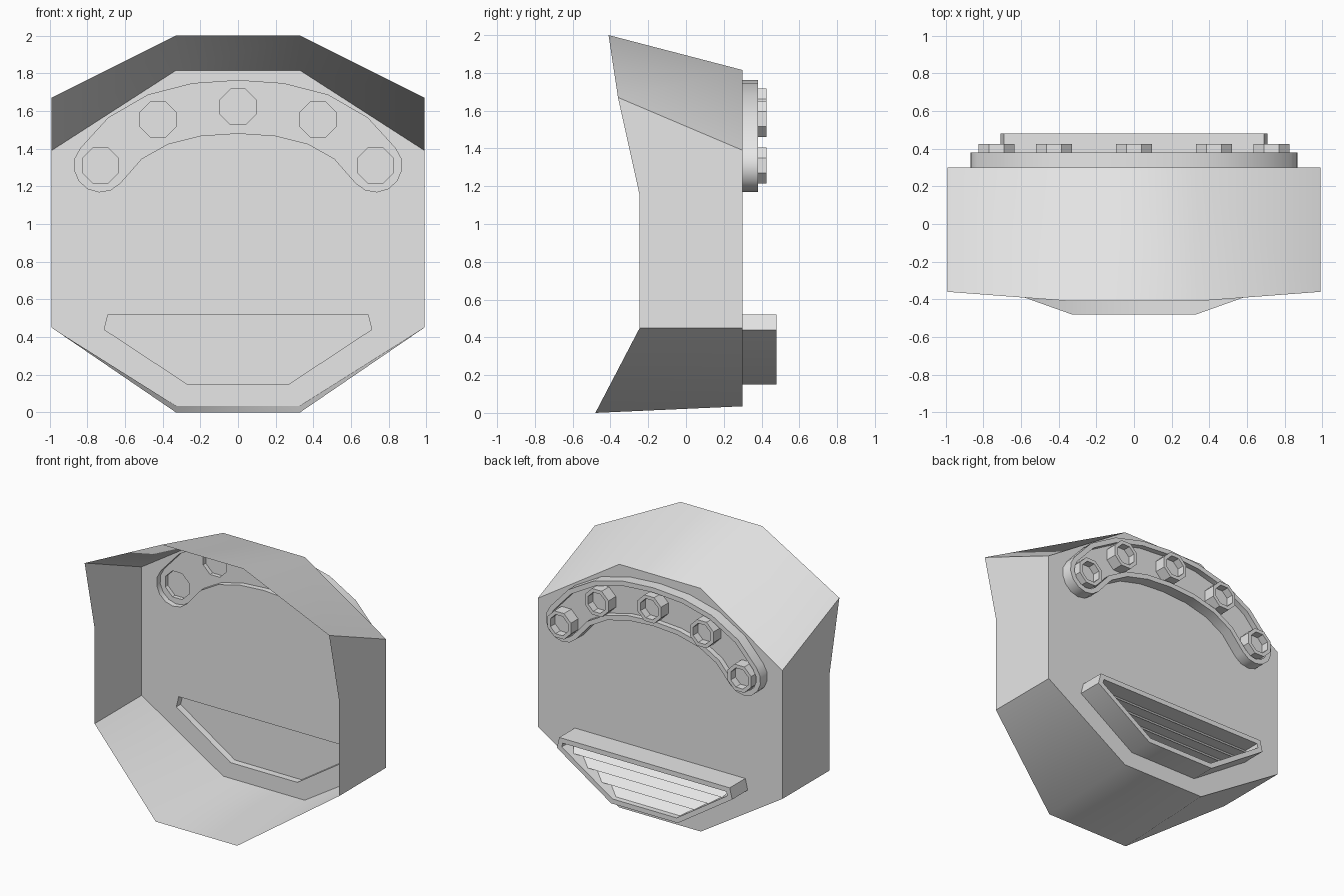
import bpy
import bmesh
import math
from mathutils import Vector

if "Cube" in bpy.data.objects:
    bpy.data.objects.remove(bpy.data.objects["Cube"])

grey = bpy.data.materials.new("plain_grey")
grey.use_nodes = True
colour = (0.8, 0.8, 0.8, 1)
grey.diffuse_color = colour
grey.node_tree.nodes["Principled BSDF"].inputs["Base Color"].default_value = colour


def finish(name, bm, angle=40):
    bmesh.ops.recalc_face_normals(bm, faces=bm.faces)
    mesh = bpy.data.meshes.new(name)
    bm.to_mesh(mesh)
    bm.free()
    mesh.materials.append(grey)
    obj = bpy.data.objects.new(name, mesh)
    bpy.context.collection.objects.link(obj)
    bpy.ops.object.select_all(action='DESELECT')
    obj.select_set(True)
    bpy.context.view_layer.objects.active = obj
    bpy.ops.object.shade_smooth_by_angle(angle=math.radians(angle))
    return obj


def at(outline, y):
    return [(x, y, z) for x, z in outline]


def loft(name, loops, cap=False):
    """Closed loops joined by bands, the last optionally capped."""
    bm = bmesh.new()
    rings = [[bm.verts.new(p) for p in loop] for loop in loops]
    for a, b in zip(rings, rings[1:]):
        for i in range(len(a)):
            j = (i + 1) % len(a)
            bm.faces.new((a[i], a[j], b[j], b[i]))
    if cap:
        bm.faces.new(rings[-1])
    return finish(name, bm)


def sheet(name, y, outlines):
    """Flat sheet facing the front, every outline after the first is a hole."""
    bm = bmesh.new()
    edges = []
    for outline in outlines:
        ring = [bm.verts.new(p) for p in at(outline, y)]
        edges += [bm.edges.new((ring[i - 1], ring[i])) for i in range(len(ring))]
    bmesh.ops.triangle_fill(bm, edges=edges, use_beauty=True, normal=(0, 1, 0))
    bmesh.ops.dissolve_limit(bm, angle_limit=0.01, verts=bm.verts, edges=bm.edges)
    return finish(name, bm)


def mirrored(half):
    return half + [(-p[0], *p[1:]) for p in reversed(half)]


def octagon(cx, cz, apothem):
    r = apothem / math.cos(math.pi / 8)
    return [(cx + r * math.cos((k + 0.5) * math.pi / 4),
             cz + r * math.sin((k + 0.5) * math.pi / 4)) for k in range(8)]


def inset(outline, d):
    """Move every side of a counter-clockwise outline inward by d."""
    out = []
    for i, p in enumerate(outline):
        p = Vector(p)
        a = (p - Vector(outline[i - 1])).normalized()
        b = (Vector(outline[(i + 1) % len(outline)]) - p).normalized()
        na, nb = Vector((-a.y, a.x)), Vector((-b.y, b.x))
        out.append(tuple(p + (na + nb) * d / (1 + na.dot(nb))))
    return out


# Arched band: a rounded outline at a distance from its centre line
half_arc = [(0.73, 1.31), (0.6, 1.455), (0.425, 1.555), (0.22, 1.607)]
arc = [Vector(p) for p in half_arc + [(0, 1.622)] + [(-x, z) for x, z in reversed(half_arc)]]


def band_outline(d):
    upper, lower = [], []
    for i, p in enumerate(arc):
        t = (arc[min(i + 1, len(arc) - 1)] - arc[max(i - 1, 0)]).normalized()
        n = Vector((t.y, -t.x))
        upper.append(p + n * d)
        lower.append(p - n * d)

    def cap(centre, start):
        a0 = math.atan2(start.y - centre.y, start.x - centre.x)
        return [centre + d * Vector((math.cos(a0 + k * math.pi / 7), math.sin(a0 + k * math.pi / 7)))
                for k in range(1, 7)]
    loop = upper + [None] + lower[::-1]
    if (upper[4].y < lower[4].y):
        upper, lower = lower, upper
    loop = upper + cap(arc[-1], upper[-1]) + lower[::-1] + cap(arc[0], lower[0])
    return [tuple(p) for p in loop]


BACK = 0.3
band_outer, band_inner = band_outline(0.14), band_outline(0.105)
bolts = [(x, z) for x, z in mirrored([(0.73, 1.31), (0.425, 1.555)])] + [(0, 1.622)]

# Vent outline, counter-clockwise
vent_outer = [(0.27, 0.15), (0.71, 0.44), (0.69, 0.52), (-0.69, 0.52), (-0.71, 0.44), (-0.27, 0.15)]
vent_inner = inset(vent_outer, 0.035)

# Open-fronted casing
front = mirrored([(0.33, -0.48, 0), (0.99, -0.245, 0.45), (0.99, -0.245, 1.15),
                  (0.99, -0.36, 1.67), (0.33, -0.41, 2)])
back = mirrored([(0.33, 0.035), (0.99, 0.45), (0.99, 1.15), (0.99, 1.39), (0.33, 1.815)])
loft("casing_wall", [front, at(back, BACK)])
sheet("back_panel", BACK, [back, band_outer, vent_outer])

# Raised band with a sunken floor
BAND_FLOOR = 0.34
loft("band_rim", [at(band_outer, BACK), at(band_outer, 0.38),
                  at(band_inner, 0.38), at(band_inner, BAND_FLOOR)])
sheet("band_floor", BAND_FLOOR, [band_outer] + [octagon(x, z, 0.095) for x, z in bolts])

# Hollow eight-sided bolts
for x, z in bolts:
    outer, inner = octagon(x, z, 0.095), octagon(x, z, 0.07)
    loft("bolt", [at(outer, BAND_FLOOR), at(outer, 0.425), at(inner, 0.425), at(inner, 0.37)], True)
    sheet("bolt_floor", 0.37, [outer])

# Vent frame and its floor
VENT_FLOOR = 0.35
loft("vent_frame", [at(vent_outer, BACK), at(vent_outer, 0.48),
                    at(vent_inner, 0.48), at(vent_inner, VENT_FLOOR)])
sheet("vent_floor", VENT_FLOOR, [vent_outer])


def vent_half_width(z):
    (x0, z0), (x1, z1), (x2, z2) = vent_inner[:3]
    if z < z1:
        return x0 + (x1 - x0) * (z - z0) / (z1 - z0)
    return x1 + (x2 - x1) * (z - z1) / (z2 - z1)


# Sloping slats across the vent
low, high, count = vent_inner[0][1], vent_inner[2][1], 4
step = (high - low) / count
for i in range(count):
    z0, z1 = low + i * step, low + (i + 1) * step
    bm = bmesh.new()
    rows = []
    for z, y in ((z1, 0.36), (z0, 0.44), (z0, 0.36)):
        w = vent_half_width(z)
        rows.append([bm.verts.new((s * w, y, z)) for s in (-1, 1)])
    for a, b in zip(rows, rows[1:]):
        bm.faces.new((a[0], a[1], b[1], b[0]))
    finish("vent_slat", bm, 20)
